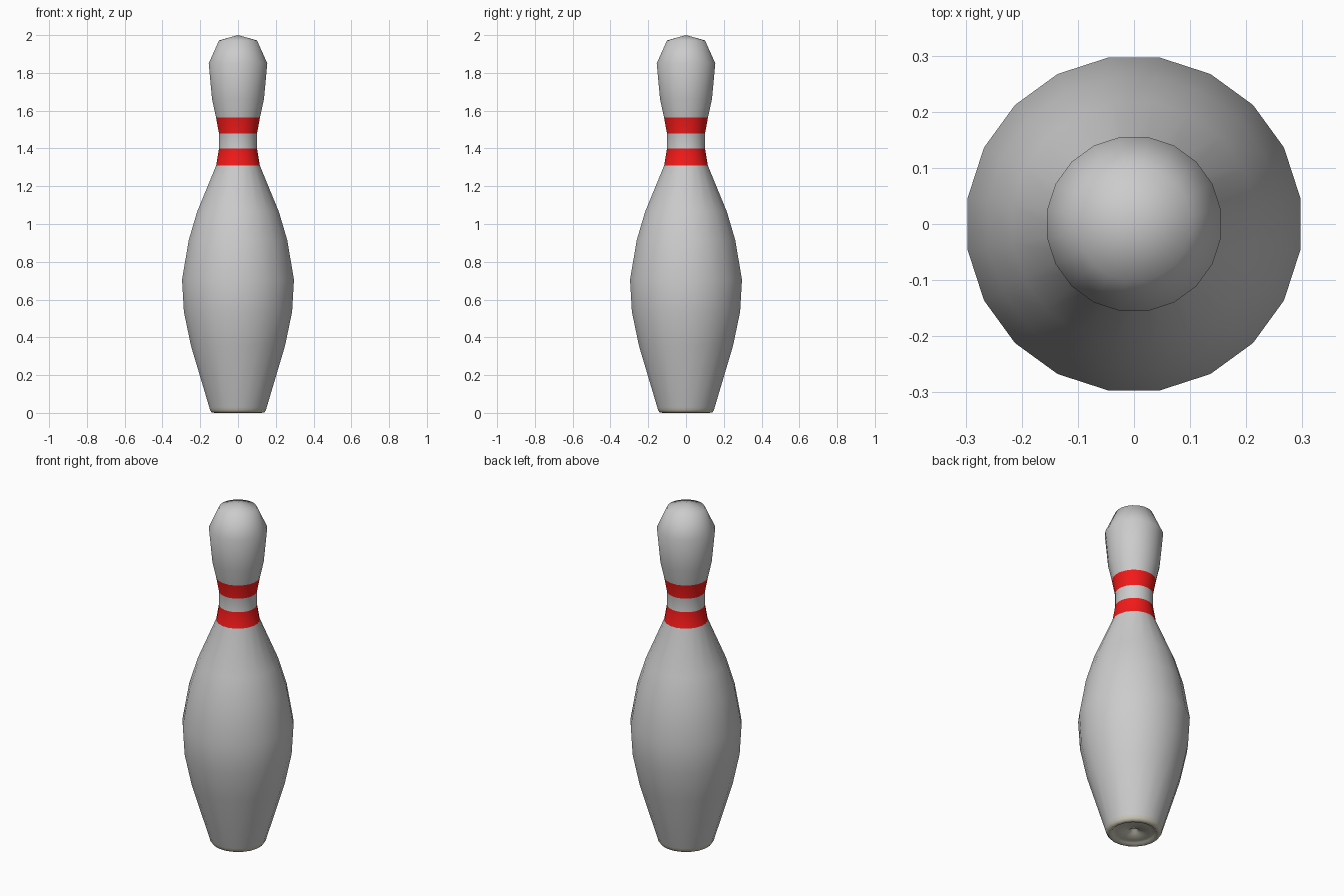
import bpy, bmesh
from math import cos, sin, radians

if "Cube" in bpy.data.objects:
    bpy.data.objects.remove(bpy.data.objects["Cube"])

SIDES = 20


def material(name, rgb):
    m = bpy.data.materials.new(name)
    m.diffuse_color = (*rgb, 1)
    m.use_nodes = True
    m.node_tree.nodes["Principled BSDF"].inputs["Base Color"].default_value = m.diffuse_color
    return m


def lathe(name, profile, mats, slots=None):
    """Revolve (radius, z) points listed bottom-outside to top; radius 0 is a pole."""
    bm = bmesh.new()
    rings = []
    for r, z in profile:
        n = 1 if r == 0 else SIDES
        rings.append([bm.verts.new((r * cos(radians(9 + 360 * i / SIDES)),
                                    r * sin(radians(9 + 360 * i / SIDES)), z))
                      for i in range(n)])
    for k, (a, b) in enumerate(zip(rings, rings[1:])):
        for i in range(SIDES):
            j = (i + 1) % SIDES
            if len(a) == 1:
                vs = (a[0], b[j], b[i])
            elif len(b) == 1:
                vs = (a[i], a[j], b[0])
            else:
                vs = (a[i], a[j], b[j], b[i])
            f = bm.faces.new(vs)
            f.smooth = True
            f.material_index = (slots or {}).get(k, 0)
    me = bpy.data.meshes.new(name)
    bm.to_mesh(me)
    bm.free()
    for m in mats:
        me.materials.append(m)
    ob = bpy.data.objects.new(name, me)
    bpy.context.collection.objects.link(ob)
    return ob


white = material("white", (0.8, 0.8, 0.8))
red = material("red", (0.9, 0.01, 0.01))
beige = material("beige", (0.6, 0.58, 0.48))

# pin body with two red neck bands (profile segments 6 and 8)
body = [(0.154, 0.03), (0.252, 0.355), (0.290, 0.535), (0.300, 0.705),
        (0.264, 0.915), (0.219, 1.065), (0.117, 1.31), (0.102, 1.40),
        (0.102, 1.48), (0.118, 1.565), (0.139, 1.66), (0.157, 1.85),
        (0.102, 1.972), (0, 2.0)]
lathe("pin_body", body, [white, red], {6: 1, 8: 1})

# rounded base rim with a shallow recess and central dimple underneath
base = [(0, 0.035), (0.018, 0.035), (0.025, 0.02), (0.095, 0.012),
        (0.115, 0.010), (0.125, 0.0), (0.142, 0.003), (0.150, 0.015),
        (0.154, 0.03)]
lathe("pin_base", base, [beige])
